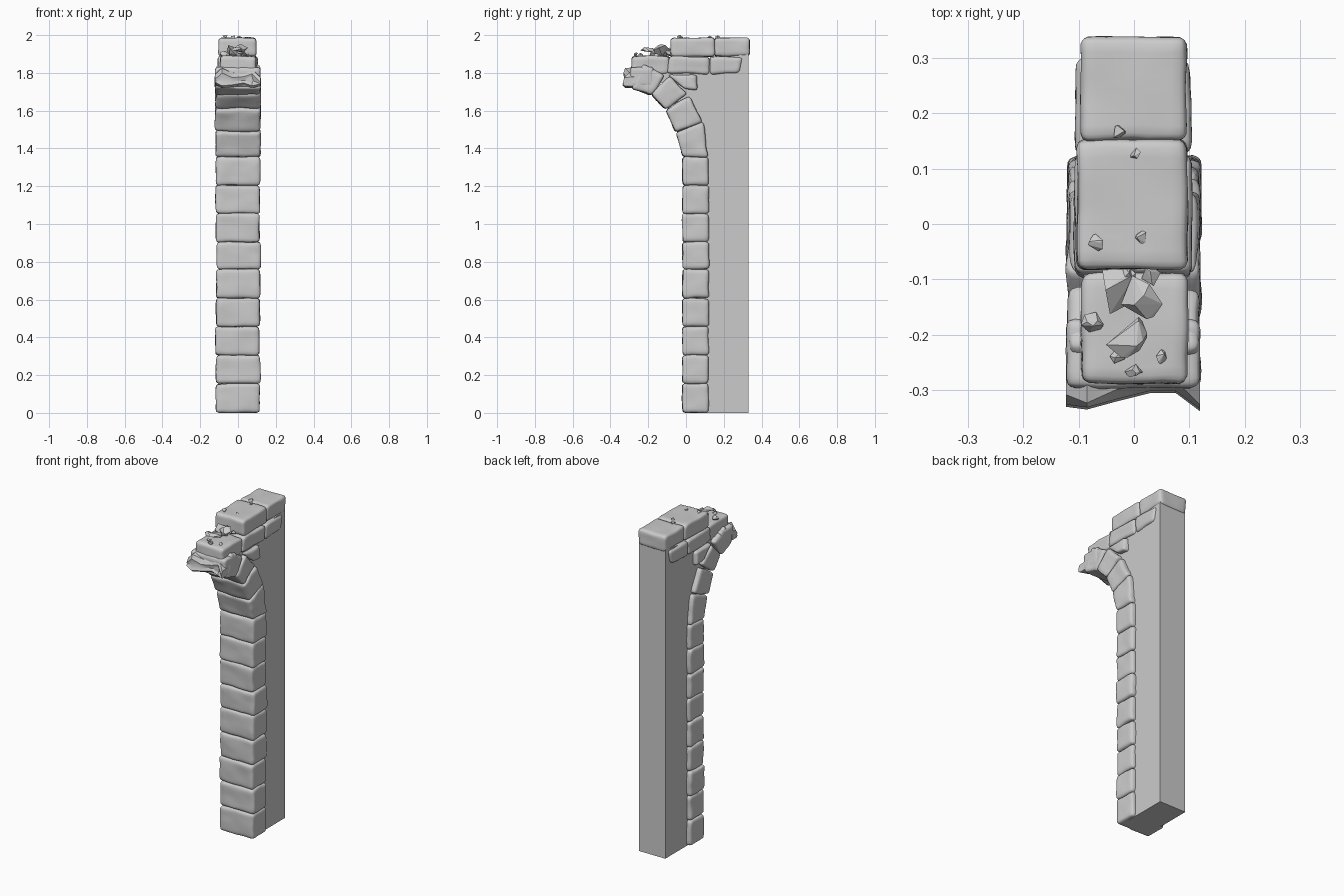
import bpy, bmesh, math, random
from mathutils import Vector, noise

if "Cube" in bpy.data.objects:
    bpy.data.objects.remove(bpy.data.objects["Cube"])

random.seed(7)


def finish(bm, name, angle):
    bmesh.ops.recalc_face_normals(bm, faces=bm.faces[:])
    me = bpy.data.meshes.new(name)
    bm.to_mesh(me)
    bm.free()
    ob = bpy.data.objects.new(name, me)
    bpy.context.collection.objects.link(ob)
    if angle:
        bpy.ops.object.select_all(action='DESELECT')
        ob.select_set(True)
        bpy.context.view_layer.objects.active = ob
        bpy.ops.object.shade_smooth_by_angle(angle=math.radians(angle))
    return ob


def stone(name, x0, x1, quad, rnd=0.018, rough=0.005):
    """Worn block: rounded cube mapped onto a side-view (y, z) quad, a-b low, c-d high."""
    a, b, c, d = [Vector(p) for p in quad]
    half = Vector(((x1 - x0) / 2, ((b - a).length + (c - d).length) / 4,
                   ((d - a).length + (c - b).length) / 4))
    bm = bmesh.new()
    bmesh.ops.create_cube(bm, size=2)
    bmesh.ops.subdivide_edges(bm, edges=bm.edges[:], cuts=11, use_grid_fill=True)
    seed = Vector([random.uniform(0, 50) for _ in range(3)])
    for v in bm.verts:
        p = Vector([math.sin(t * math.pi / 2) * h for t, h in zip(v.co, half)])
        core = Vector([max(-(h - rnd), min(h - rnd, t)) for t, h in zip(p, half)])
        off = p - core
        if off.length > 1e-6 and off.length > rnd:
            p = core + off.normalized() * rnd
        u, s, t = [(p[i] / half[i] + 1) / 2 for i in range(3)]
        yz = a.lerp(b, s).lerp(d.lerp(c, s), t)
        co = Vector((x0 + (x1 - x0) * u, yz.x, yz.y))
        co += noise.noise_vector(co * 11 + seed) * rough
        co += noise.noise_vector(co * 28 + seed) * rough * 0.4
        co.z = max(co.z, 0)
        v.co = co
    return finish(bm, name, 50)


def box(y0, y1, z0, z1):
    return [(y0, z0), (y1, z0), (y1, z1), (y0, z1)]


# Plain wall core, filling the space behind the column and arch
profile = [(0.06, 0), (0.33, 0), (0.33, 1.9), (0.1, 1.87), (-0.2, 1.87), (-0.2, 1.81),
           (-0.12, 1.74), (-0.04, 1.64), (0.02, 1.5), (0.06, 1.36)]
bm = bmesh.new()
face = bm.faces.new([bm.verts.new((-0.09, y, z)) for y, z in profile])
ext = bmesh.ops.extrude_face_region(bm, geom=[face])
bmesh.ops.translate(bm, vec=(0.18, 0, 0),
                    verts=[g for g in ext['geom'] if isinstance(g, bmesh.types.BMVert)])
finish(bm, "wall_core", 0)

# Column stones
levels = [0, 0.155, 0.305, 0.455, 0.607, 0.76, 0.905, 1.055, 1.205, 1.356]
for i, (z0, z1) in enumerate(zip(levels, levels[1:])):
    j = random.uniform(-0.004, 0.004)
    stone(f"column_stone_{i + 1}", -0.116 + j, 0.117 + j, box(-0.019, 0.121, z0, z1))

# Arch stones, springing forward from the column
arch = [
    [(-0.018, 1.356), (0.122, 1.356), (0.09, 1.54), (-0.055, 1.483)],
    [(-0.055, 1.485), (0.087, 1.542), (0.02, 1.678), (-0.108, 1.605)],
    [(-0.107, 1.607), (0.008, 1.69), (-0.088, 1.785), (-0.185, 1.685)],
    [(-0.295, 1.72), (-0.182, 1.68), (-0.11, 1.785), (-0.225, 1.845)],
]
for i, quad in enumerate(arch):
    stone(f"arch_stone_{i + 1}", -0.119, 0.119, quad, rough=0.006)
stone("arch_stone_4_front", -0.121, 0.119, box(-0.298, -0.17, 1.725, 1.83))

# Broken end of the arch: x, front y, bottom z, top z
cuts = [(-0.123, -0.33, 1.74, 1.79), (-0.085, -0.335, 1.72, 1.825), (-0.03, -0.32, 1.725, 1.80),
        (0.03, -0.305, 1.735, 1.805), (0.075, -0.305, 1.72, 1.82), (0.119, -0.338, 1.73, 1.775)]
bm = bmesh.new()
rings = []
for i, (x, y, zb, zt) in enumerate(cuts):
    bulge = 0.012 if i % 2 else 0.022
    ring = [(-0.27, zt + 0.005), (y + bulge, zt), (y + 0.004, zt - 0.025),
            (y + bulge * 0.6, (zb + zt) / 2 - 0.01), (y, zb + 0.012), (y + 0.015, zb), (-0.27, zb)]
    rings.append([bm.verts.new((x, p, q)) for p, q in ring])
for r0, r1 in zip(rings, rings[1:]):
    for k in range(len(r0)):
        n = (k + 1) % len(r0)
        bm.faces.new((r0[k], r0[n], r1[n], r1[k]))
bm.faces.new(rings[0])
bm.faces.new(rings[-1])
finish(bm, "broken_arch_end", 35)

# Level courses above the arch
stone("corbel_stone", -0.116, 0.116, [(-0.01, 1.715), (0.06, 1.705), (0.06, 1.79), (-0.10, 1.79)])
stone("lower_course_front", -0.094, 0.096, box(-0.288, -0.088, 1.79, 1.89))
stone("lower_course_middle", -0.107, 0.105, [(-0.10, 1.80), (0.125, 1.79), (0.125, 1.885), (-0.09, 1.89)])
stone("lower_course_back", -0.105, 0.102, [(0.125, 1.79), (0.285, 1.80), (0.302, 1.885), (0.125, 1.885)])
stone("top_course_front", -0.103, 0.097, box(-0.082, 0.153, 1.887, 1.986), rough=0.004)
stone("top_course_back", -0.095, 0.094, box(0.15, 0.337, 1.887, 1.986), rough=0.004)

# Angular rubble: x, y, base z, radius
rubble = [(-0.03, -0.12, 1.885, 0.046), (0.015, -0.13, 1.89, 0.043), (-0.018, -0.2, 1.885, 0.042),
          (-0.075, -0.18, 1.885, 0.022), (0.0, -0.262, 1.882, 0.017), (0.052, -0.24, 1.882, 0.014),
          (-0.02, -0.09, 1.89, 0.032), (-0.03, -0.24, 1.885, 0.014), (0.03, -0.095, 1.885, 0.02),
          (-0.068, -0.034, 1.98, 0.016), (0.014, -0.024, 1.98, 0.012),
          (0.002, 0.126, 1.98, 0.012), (-0.027, 0.165, 1.98, 0.014)]
for i, (x, y, z, r) in enumerate(rubble):
    bm = bmesh.new()
    for _ in range(11):
        d = Vector([random.gauss(0, 1) for _ in range(3)]).normalized() * r
        bm.verts.new((x + d.x, y + d.y, z + (d.z + r) * (0.72 if r > 0.02 else 0.75)))
    hull = bmesh.ops.convex_hull(bm, input=bm.verts[:])
    bmesh.ops.delete(bm, geom=list({g for g in hull['geom_interior'] + hull['geom_unused']
                                    if isinstance(g, bmesh.types.BMVert)}), context='VERTS')
    for v in bm.verts:
        v.co.z = min(v.co.z, 2.0)
    finish(bm, f"rubble_{i + 1}", 0)
